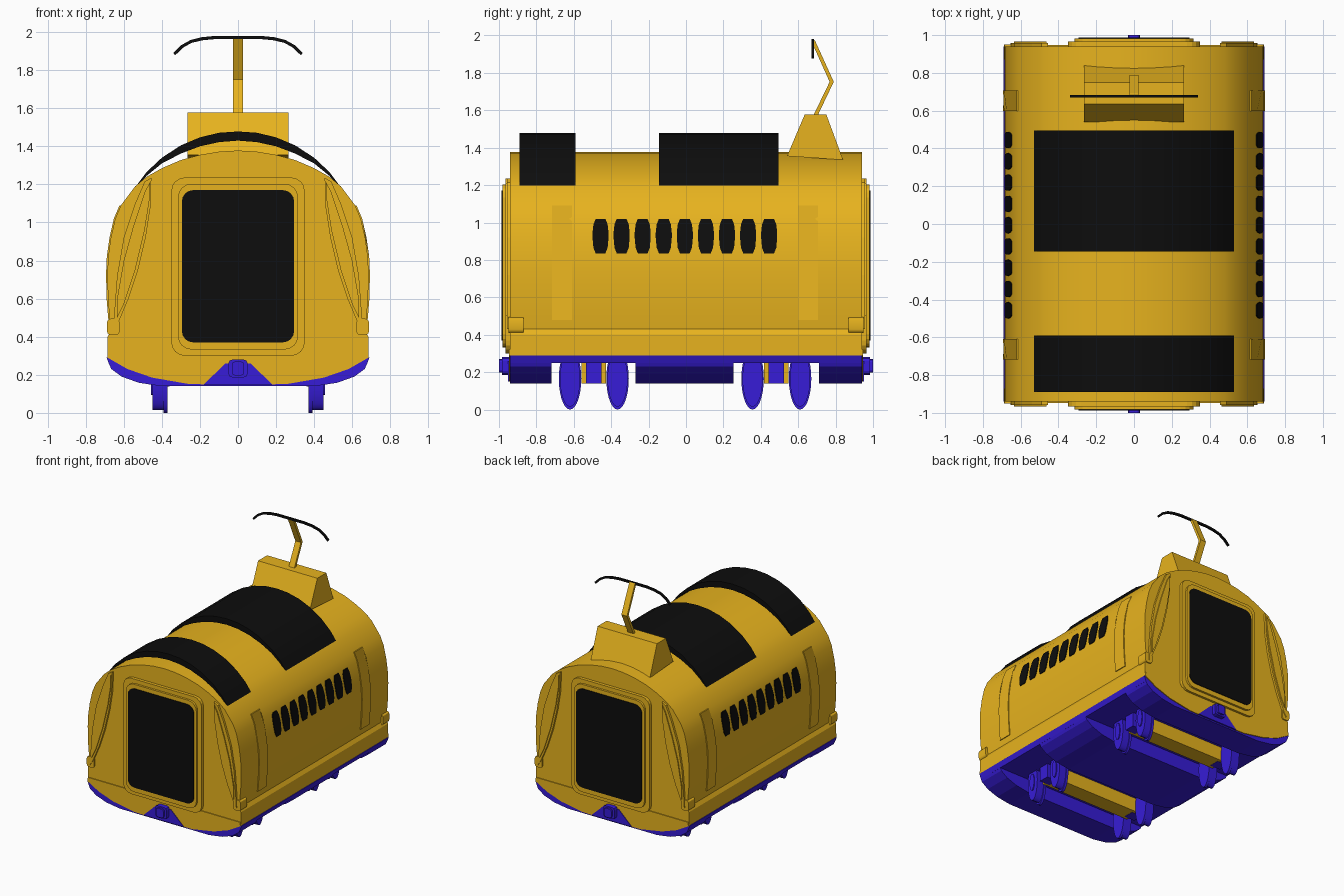
import bpy, bmesh, math

if "Cube" in bpy.data.objects:
    bpy.data.objects.remove(bpy.data.objects["Cube"])

def material(name, rgb):
    m = bpy.data.materials.new(name)
    m.diffuse_color = (*rgb, 1)
    m.use_nodes = True
    m.node_tree.nodes["Principled BSDF"].inputs["Base Color"].default_value = m.diffuse_color
    return m

YELLOW = material("yellow", (0.80, 0.45, 0.013))
BLUE = material("blue", (0.038, 0.012, 0.68))
BLACK = material("black", (0.004, 0.004, 0.004))

def prism(name, pts, place, a, b, mat, smooth=False):
    """Extrude outline pts (u, v) from w=a to w=b; place(u, v, w) gives xyz."""
    bm = bmesh.new()
    lo = [bm.verts.new(place(u, v, a)) for u, v in pts]
    hi = [bm.verts.new(place(u, v, b)) for u, v in pts]
    bm.faces.new(lo)
    bm.faces.new(hi[::-1])
    n = len(pts)
    for i in range(n):
        bm.faces.new((lo[i], hi[i], hi[(i + 1) % n], lo[(i + 1) % n]))
    bmesh.ops.recalc_face_normals(bm, faces=bm.faces)
    me = bpy.data.meshes.new(name)
    bm.to_mesh(me)
    bm.free()
    me.materials.append(mat)
    ob = bpy.data.objects.new(name, me)
    bpy.context.collection.objects.link(ob)
    if smooth:
        bpy.ops.object.select_all(action='DESELECT')
        ob.select_set(True)
        bpy.context.view_layer.objects.active = ob
        bpy.ops.object.shade_smooth_by_angle(angle=math.radians(30))
    return ob

def along_y(u, v, w): return (u, w, v)
def along_x(u, v, w): return (w, u, v)

def sym(half):
    """Mirror a half outline across the centre line."""
    return half + [(-x, z) for x, z in reversed(half) if abs(x) > 1e-6]

def box(name, x0, x1, y0, y1, z0, z1, mat):
    return prism(name, [(x0, z0), (x1, z0), (x1, z1), (x0, z1)], along_y, y0, y1, mat)

def rounded(cx, cz, hw, hh, r, seg=4):
    pts = []
    for k, (sx, sz) in enumerate([(1, 1), (-1, 1), (-1, -1), (1, -1)]):
        for i in range(seg + 1):
            t = math.radians(90 * k + 90 * i / seg)
            pts.append((cx + sx * (hw - r) + r * math.cos(t),
                        cz + sz * (hh - r) + r * math.sin(t)))
    return pts

# Body shell with rounded roof
SKIRT = [(0.685, 0.29), (0.685, 0.40), (0.667, 0.43)]
WALL = [(0.675, 0.50), (0.683, 0.60), (0.686, 0.73), (0.682, 0.82), (0.668, 0.92),
        (0.645, 1.02), (0.615, 1.09), (0.54, 1.19)]
ROOF = [(0.48, 1.24), (0.40, 1.285), (0.30, 1.328), (0.20, 1.355), (0.10, 1.372), (0, 1.378)]
prism("body", sym(SKIRT + WALL + ROOF), along_y, -0.94, 0.94, YELLOW, True)

def wall_x(z):
    p = SKIRT + WALL
    for (x0, z0), (x1, z1) in zip(p, p[1:]):
        if z0 <= z <= z1:
            return x0 + (x1 - x0) * (z - z0) / (z1 - z0)
    return p[-1][0]

# Blue underframe: full floor plus three deep sections between the bogies
prism("floor", sym([(0.675, 0.25), (0.69, 0.29)]), along_y, -0.94, 0.94, BLUE)
DEEP = sym([(0.40, 0.14), (0.52, 0.158), (0.61, 0.19), (0.665, 0.23), (0.675, 0.251)])
for name, y0, y1 in (("front", -0.94, -0.72), ("middle", -0.27, 0.255), ("rear", 0.71, 0.94)):
    prism("underframe_" + name, DEEP, along_y, y0, y1, BLUE)

# Roof panels: thin crescent shells
outer = [(0.54, 1.185), (0.48, 1.265), (0.40, 1.34), (0.30, 1.405), (0.20, 1.447), (0.10, 1.471), (0, 1.478)]
inner = [(0, 1.43), (0.10, 1.422), (0.20, 1.40), (0.30, 1.362), (0.40, 1.31), (0.48, 1.245), (0.53, 1.185)]
left = lambda pts: [(-x, z) for x, z in reversed(pts)]
crescent = outer + left(outer)[1:] + left(inner)[:-1] + inner
for name, y0, y1 in (("front", -0.89, -0.59), ("middle", -0.145, 0.495)):
    prism("roof_panel_" + name, crescent, along_y, y0, y1, BLACK, True)

# Ends: apron, framed window, side lenses and coupler
apron = sym([(0.065, 0.25), (0.18, 0.15), (0.26, 0.152), (0.45, 0.185), (0.58, 0.23), (0.685, 0.29), (0.68, 0.32)])
lens = [(0.455, 1.235), (0.49, 1.215), (0.54, 1.10), (0.60, 0.92), (0.635, 0.72), (0.65, 0.52), (0.655, 0.43),
        (0.63, 0.47), (0.575, 0.60), (0.525, 0.75), (0.485, 0.92), (0.46, 1.08)]
glass = [(0.463, 1.21), (0.49, 1.16), (0.55, 0.98), (0.60, 0.80), (0.635, 0.60), (0.635, 0.50),
         (0.60, 0.57), (0.54, 0.75), (0.49, 0.96), (0.465, 1.12)]
for s, end in ((-1, "front"), (1, "rear")):
    prism(end + "_apron", apron, along_y, s * 0.92, s * 0.947, YELLOW)
    prism(end + "_frame_outer", rounded(0, 0.768, 0.35, 0.468, 0.07), along_y, s * 0.93, s * 0.965, YELLOW)
    prism(end + "_frame_inner", rounded(0, 0.768, 0.315, 0.435, 0.07), along_y, s * 0.95, s * 0.982, YELLOW)
    prism(end + "_window", rounded(0, 0.77, 0.295, 0.40, 0.06), along_y, s * 0.96, s * 0.987, BLACK)
    prism(end + "_coupler_base", [(-0.18, 0.15), (0.18, 0.15), (0.065, 0.26), (-0.065, 0.26)],
          along_y, s * 0.92, s * 0.952, BLUE)
    prism(end + "_coupler", rounded(0, 0.233, 0.032, 0.036, 0.015, 2), along_y, s * 0.94, s * 1.0, BLUE)
    prism(end + "_coupler_collar", rounded(0, 0.233, 0.05, 0.047, 0.02, 2), along_y, s * 0.94, s * 0.985, BLUE)
    for m in (-1, 1):
        place = lambda u, v, w, m=m: (m * u, w, v)
        prism(end + "_lens_frame", lens, place, s * 0.93, s * 0.957, YELLOW)
        prism(end + "_lens", glass, place, s * 0.94, s * 0.965, YELLOW)
        # Rounded corner bumper
        prism(end + "_corner_bumper", rounded(0.655, 0.452, 0.033, 0.043, 0.02, 3), place,
              s * 0.87, s * 0.95, YELLOW, True)

# Side windows and ribs follow the curve of the wall
for m in (-1, 1):
    on_wall = lambda u, v, w, m=m: (m * (wall_x(v) + w), u, v)
    for i in range(9):
        y = -0.457 + 0.1127 * i
        half = [(0.026, 0.835), (0.038, 0.865), (0.043, 0.92), (0.043, 0.945), (0.038, 0.99), (0.026, 1.02)]
        pts = [(y + u, v) for u, v in sym(half)]
        prism("side_window", pts, on_wall, -0.02, 0.006, BLACK)
    for y in (-0.663, 0.652):
        pts = [(y + u, v) for u, v in sym([(0.054, z) for z in
               (0.48, 0.50, 0.60, 0.73, 0.82, 0.92, 1.02, 1.09)])]
        prism("side_rib", pts, on_wall, -0.02, 0.007, YELLOW)

# Bogies: cross beam, end blocks and oval wheels
def oval(cy, cz, ry, rz, n=28):
    return [(cy + ry * math.cos(2 * math.pi * i / n), cz + rz * math.sin(2 * math.pi * i / n)) for i in range(n)]

for yc in (-0.493, 0.483):
    box("bogie_beam", -0.40, 0.40, yc - 0.065, yc + 0.065, 0.14, 0.26, YELLOW)
    for m in (-1, 1):
        box("bogie_block", m * 0.36, m * 0.45, yc - 0.042, yc + 0.042, 0.138, 0.27, BLUE)
        for dy in (-0.127, 0.127):
            y = yc + dy
            prism("wheel_tread", oval(y, 0.165, 0.054, 0.15), along_x, m * 0.385, m * 0.45, BLUE, True)
            prism("wheel_flange", oval(y, 0.165, 0.06, 0.165), along_x, m * 0.37, m * 0.39, BLUE, True)
            prism("wheel_hub", oval(y, 0.165, 0.025, 0.07, 16), along_x, m * 0.44, m * 0.458, BLUE, True)

# Pantograph: base, folded arm and contact bow
prism("pantograph_base", [(0.54, 1.355), (0.84, 1.335), (0.75, 1.578), (0.635, 1.578)],
      along_x, -0.265, 0.265, YELLOW)
prism("pantograph_arm", [(0.68, 1.57), (0.768, 1.752), (0.672, 1.965), (0.682, 1.978), (0.69, 1.972),
                         (0.79, 1.752), (0.703, 1.57)], along_x, -0.025, 0.025, YELLOW)
top = [(0.34, 1.89), (0.30, 1.93), (0.25, 1.958), (0.19, 1.973), (0.12, 1.98)]
low = [(0.12, 1.963), (0.185, 1.957), (0.245, 1.943), (0.29, 1.917), (0.33, 1.878)]
prism("contact_bow", top + left(top) + left(low) + low, along_y, 0.67, 0.684, BLACK)
